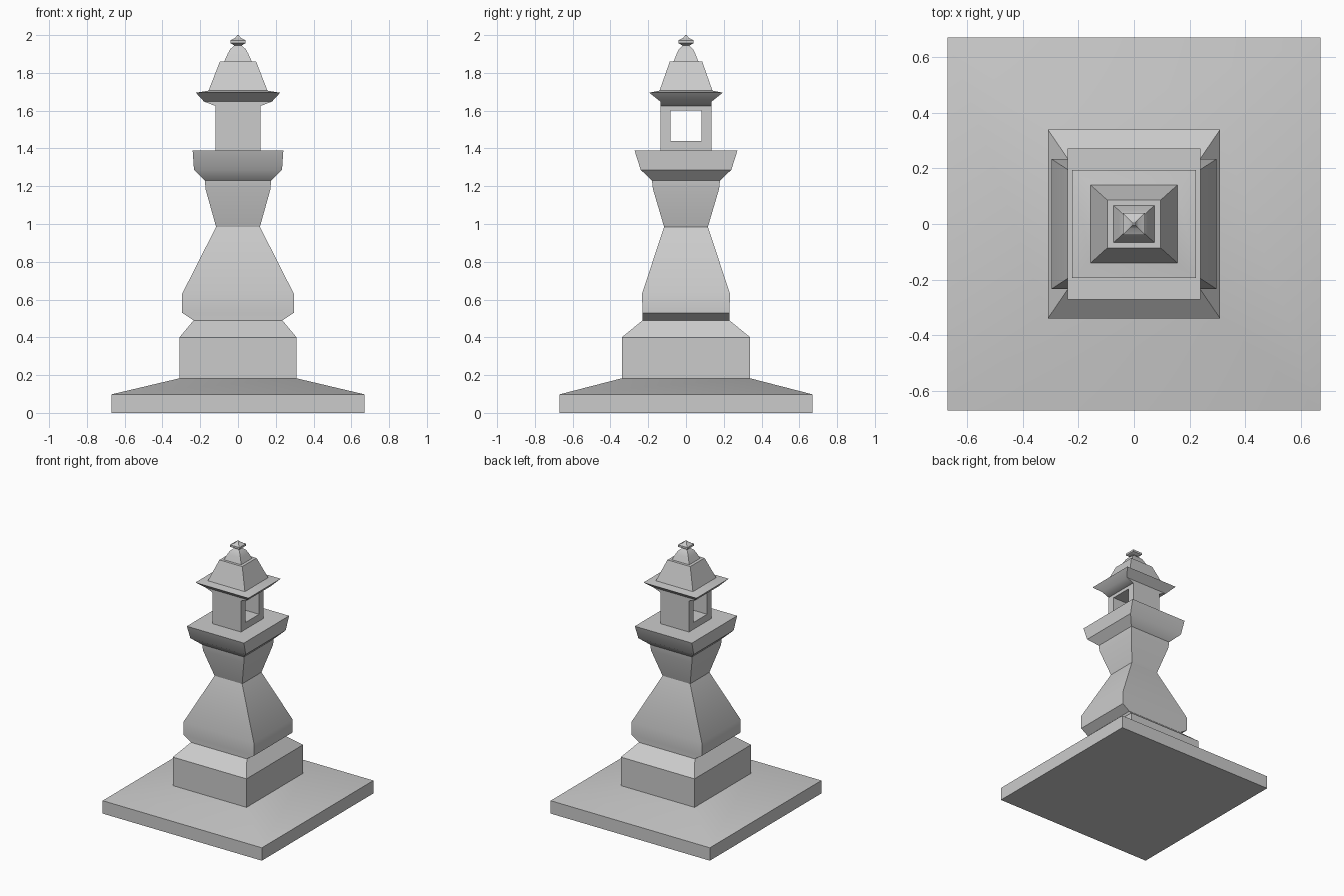
import bpy, bmesh
from math import radians

if "Cube" in bpy.data.objects:
    bpy.data.objects.remove(bpy.data.objects["Cube"])


def finish(name, bm):
    bmesh.ops.recalc_face_normals(bm, faces=bm.faces)
    mesh = bpy.data.meshes.new(name)
    bm.to_mesh(mesh)
    bm.free()
    obj = bpy.data.objects.new(name, mesh)
    bpy.context.collection.objects.link(obj)
    bpy.ops.object.select_all(action='DESELECT')
    obj.select_set(True)
    bpy.context.view_layer.objects.active = obj
    bpy.ops.object.shade_smooth_by_angle(angle=radians(30))
    return obj


def bridge(bm, a, b):
    for i in range(4):
        j = (i + 1) % 4
        bm.faces.new((a[i], a[j], b[j], b[i]))


CORNERS = ((-1, -1), (1, -1), (1, 1), (-1, 1))


def stack(name, sections):
    """Loft rectangles given as (z, half width x, half depth y)."""
    bm = bmesh.new()
    rings = [[bm.verts.new((sx * hx, sy * hy, z)) for sx, sy in CORNERS]
             for z, hx, hy in sections]
    for a, b in zip(rings, rings[1:]):
        bridge(bm, a, b)
    bm.faces.new(rings[0])
    bm.faces.new(rings[-1])
    return finish(name, bm)


def window_box(name, hx, outer, inner):
    """Box open from side to side; outer and inner are (half y, z low, z high)."""
    bm = bmesh.new()

    def ring(x, size):
        hy, z0, z1 = size
        return [bm.verts.new((x, sy * hy, z1 if sz > 0 else z0)) for sy, sz in CORNERS]

    rings = [ring(hx, outer), ring(-hx, outer), ring(-hx, inner), ring(hx, inner)]
    for i in range(4):
        bridge(bm, rings[i], rings[(i + 1) % 4])
    return finish(name, bm)


# Ground slab with sloped top
stack("base_slab", [(0, 0.67, 0.67), (0.098, 0.67, 0.67), (0.183, 0.31, 0.34)])

# Square plinth with chamfered shoulder
stack("plinth", [(0.183, 0.31, 0.34), (0.40, 0.31, 0.34), (0.49, 0.235, 0.23)])

# Waisted pillar
stack("pillar", [(0.49, 0.235, 0.23), (0.53, 0.296, 0.23), (0.63, 0.296, 0.233),
                 (0.985, 0.116, 0.116), (1.185, 0.172, 0.175), (1.23, 0.175, 0.18)])

# Flared tray carrying the lantern
stack("tray", [(1.23, 0.175, 0.18), (1.287, 0.233, 0.24), (1.388, 0.24, 0.272)])

# Lantern chamber, open left to right
window_box("lantern_chamber", 0.12, (0.136, 1.388, 1.625), (0.082, 1.44, 1.60))

# Roof with overhanging eaves
stack("roof", [(1.625, 0.12, 0.136), (1.648, 0.18, 0.136), (1.695, 0.223, 0.194),
               (1.706, 0.156, 0.14), (1.86, 0.096, 0.086)])

# Domed cap
stack("cap", [(1.86, 0.073, 0.066), (1.90, 0.055, 0.05), (1.925, 0.042, 0.038),
              (1.942, 0.022, 0.02), (1.95, 0.016, 0.016)])

# Finial
stack("finial", [(1.945, 0.018, 0.018), (1.957, 0.04, 0.04), (1.972, 0.04, 0.04),
                 (1.984, 0.016, 0.016), (1.992, 0.01, 0.01), (2.0, 0.004, 0.004)])
